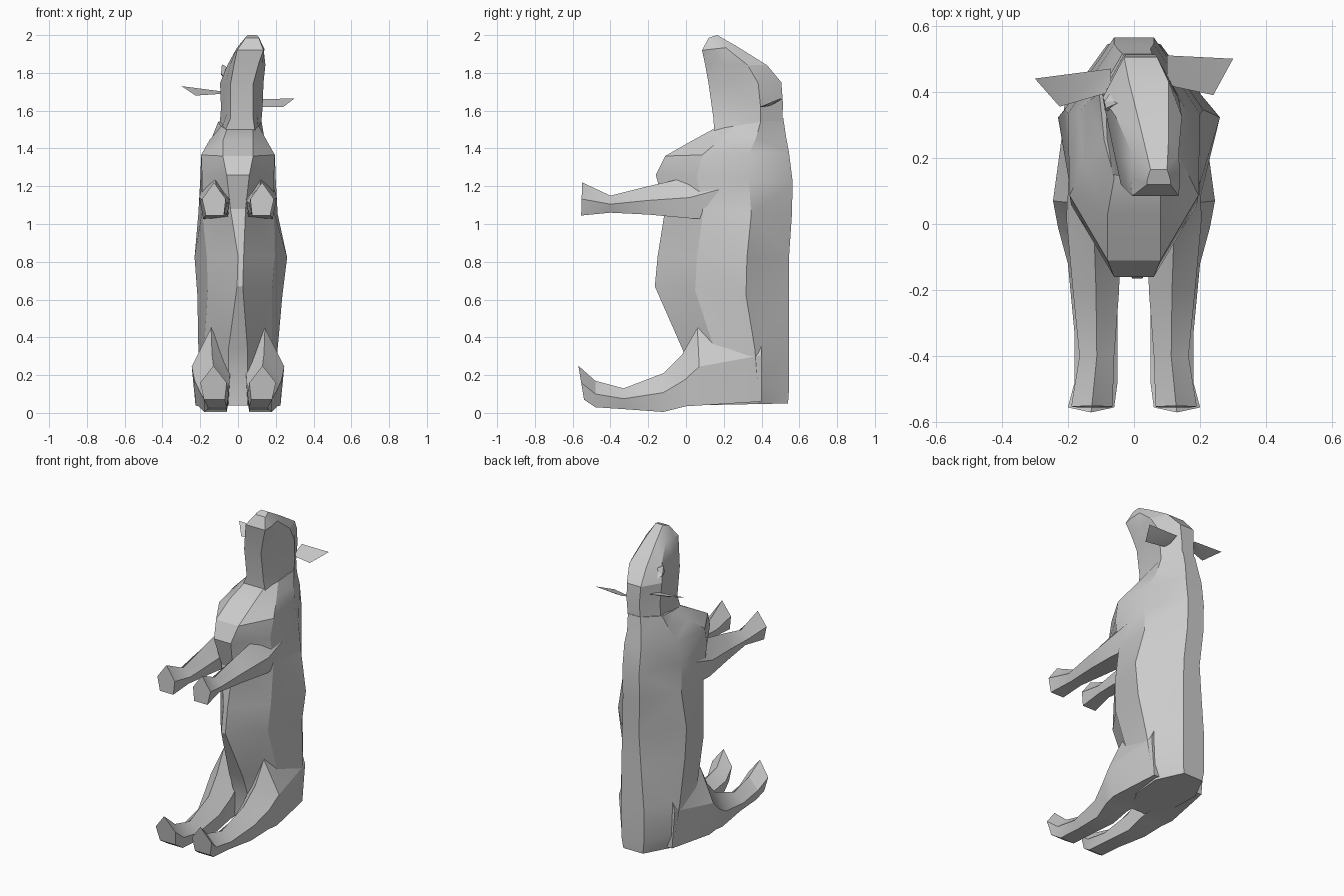
import bpy, bmesh, math

grey = bpy.data.materials.new("plain grey")
grey.diffuse_color = (0.6, 0.6, 0.6, 1)


def finish(name, bm):
    bmesh.ops.recalc_face_normals(bm, faces=bm.faces)
    bmesh.ops.triangulate(bm, faces=bm.faces)
    mesh = bpy.data.meshes.new(name)
    bm.to_mesh(mesh)
    bm.free()
    mesh.materials.append(grey)
    ob = bpy.data.objects.new(name, mesh)
    bpy.context.collection.objects.link(ob)
    bpy.ops.object.select_all(action='DESELECT')
    ob.select_set(True)
    bpy.context.view_layer.objects.active = ob
    bpy.ops.object.shade_smooth_by_angle(angle=math.radians(22))
    return ob


def loft(name, rings):
    """Skin a list of equal point rings and cap both ends."""
    bm = bmesh.new()
    vs = [[bm.verts.new(p) for p in r] for r in rings]
    n = len(vs[0])
    for a, b in zip(vs, vs[1:]):
        for i in range(n):
            j = (i + 1) % n
            bm.faces.new((a[i], a[j], b[j], b[i]))
    bm.faces.new(vs[0])
    bm.faces.new(vs[-1])
    return finish(name, bm)


def trunk_ring(yf, zf, yb, zb, cx, *widths):
    """Eight-sided section running from a front edge to a back edge."""
    ts = (0, 0.3, 0.68, 1)
    half = [(w, yf + (yb - yf) * t, zf + (zb - zf) * t) for t, w in zip(ts, widths)]
    return ([(cx + w, y, z) for w, y, z in half] +
            [(cx - w, y, z) for w, y, z in reversed(half)])


def limb_ring(side, y, lo, hi, x_in, x_out, lean=0.0):
    """Five-sided section: flat sole, bulging flank, narrow top."""
    mid = (lo + hi) / 2
    pts = [(x_in + 0.01, y, lo), (x_out - 0.02, y, lo), (x_out, y + lean * 0.5, mid),
           ((x_in + x_out) / 2, y + lean, hi), (x_in, y + lean * 0.5, mid)]
    return [(side * px, py, pz) for px, py, pz in pts]


# Upright torso, neck up to the throat
loft("body", [trunk_ring(*r) for r in (
    (0.04, 0.04, 0.54, 0.05, 0.0, 0.05, 0.14, 0.15, 0.07),
    (0.03, 0.20, 0.545, 0.12, 0.0, 0.05, 0.18, 0.19, 0.08),
    (-0.02, 0.34, 0.545, 0.34, 0.0, 0.05, 0.18, 0.21, 0.08),
    (-0.165, 0.67, 0.545, 0.60, 0.01, 0.015, 0.17, 0.225, 0.07),
    (-0.15, 0.83, 0.545, 0.82, 0.015, 0.015, 0.18, 0.245, 0.06),
    (-0.11, 1.08, 0.56, 1.04, 0.0, 0.04, 0.19, 0.21, 0.06),
    (-0.16, 1.26, 0.565, 1.22, 0.0, 0.06, 0.19, 0.20, 0.06),
    (-0.11, 1.36, 0.545, 1.38, 0.0, 0.08, 0.195, 0.17, 0.06),
    (0.03, 1.44, 0.53, 1.46, 0.0, 0.08, 0.15, 0.14, 0.05),
    (0.14, 1.50, 0.515, 1.56, 0.01, 0.07, 0.10, 0.115, 0.045),
)])

# Head with the muzzle pointing upward
loft("head", [trunk_ring(*r) for r in (
    (0.15, 1.49, 0.51, 1.50, 0.01, 0.08, 0.10, 0.11, 0.045),
    (0.145, 1.56, 0.513, 1.64, 0.02, 0.06, 0.08, 0.11, 0.045),
    (0.12, 1.74, 0.505, 1.75, 0.02, 0.06, 0.085, 0.115, 0.05),
    (0.10, 1.85, 0.43, 1.84, 0.045, 0.065, 0.085, 0.10, 0.06),
    (0.085, 1.92, 0.27, 1.94, 0.065, 0.07, 0.075, 0.07, 0.04),
    (0.12, 1.985, 0.165, 2.0, 0.075, 0.035, 0.035, 0.03, 0.025),
)])

for side, tag in ((-1, "left"), (1, "right")):
    # Raised front leg: shoulder, forearm, wrist, flared hoof
    loft("front_leg_" + tag, [limb_ring(side, *r) for r in (
        (0.24, 1.02, 1.38, 0.04, 0.19),
        (0.02, 1.03, 1.25, 0.04, 0.205),
        (-0.20, 1.05, 1.20, 0.045, 0.185),
        (-0.40, 1.06, 1.15, 0.06, 0.165),
        (-0.555, 1.045, 1.22, 0.065, 0.19, 0.005),
    )])
    # Thigh tapering into an outstretched hind leg and upturned hoof
    loft("hind_leg_" + tag, [limb_ring(side, *r) for r in (
        (0.40, 0.06, 0.55, 0.05, 0.20),
        (0.08, 0.04, 0.45, 0.04, 0.245, -0.02),
        (0.00, 0.035, 0.31, 0.045, 0.23, -0.02),
        (-0.12, 0.005, 0.21, 0.05, 0.20),
        (-0.33, 0.02, 0.13, 0.05, 0.18),
        (-0.48, 0.03, 0.17, 0.05, 0.18),
        (-0.54, 0.07, 0.25, 0.06, 0.20, -0.03),
    )])
    # Small horn stub beside the forehead
    x = 0.02 + side * 0.09
    loft("horn_" + tag, [[(x, 0.34, 1.77), (x, 0.40, 1.77), (x - side * 0.03, 0.37, 1.82)],
                         [(x + side * 0.02, 0.345, 1.80), (x + side * 0.02, 0.37, 1.79),
                          (x + side * 0.015, 0.35, 1.845)]])


def ear(name, root_a, root_b, low, tip):
    """Thin pointed ear with a slight fold."""
    bm = bmesh.new()
    ring = [bm.verts.new(p) for p in (root_a, root_b, low, tip)]
    ridge = bm.verts.new([sum(p[k] for p in (root_a, root_b, low, tip)) / 4 - (0.012 if k == 2 else 0)
                          for k in range(3)])
    bm.faces.new((ring[0], ring[1], ring[2]))
    bm.faces.new((ring[0], ring[2], ring[3]))
    for i in range(4):
        bm.faces.new((ring[i], ridge, ring[(i + 1) % 4]))
    finish(name, bm)


ear("ear_left", (-0.07, 0.47, 1.70), (-0.07, 0.40, 1.69), (-0.225, 0.355, 1.68), (-0.30, 0.44, 1.73))
ear("ear_right", (0.10, 0.51, 1.66), (0.10, 0.42, 1.62), (0.24, 0.39, 1.62), (0.30, 0.50, 1.665))
